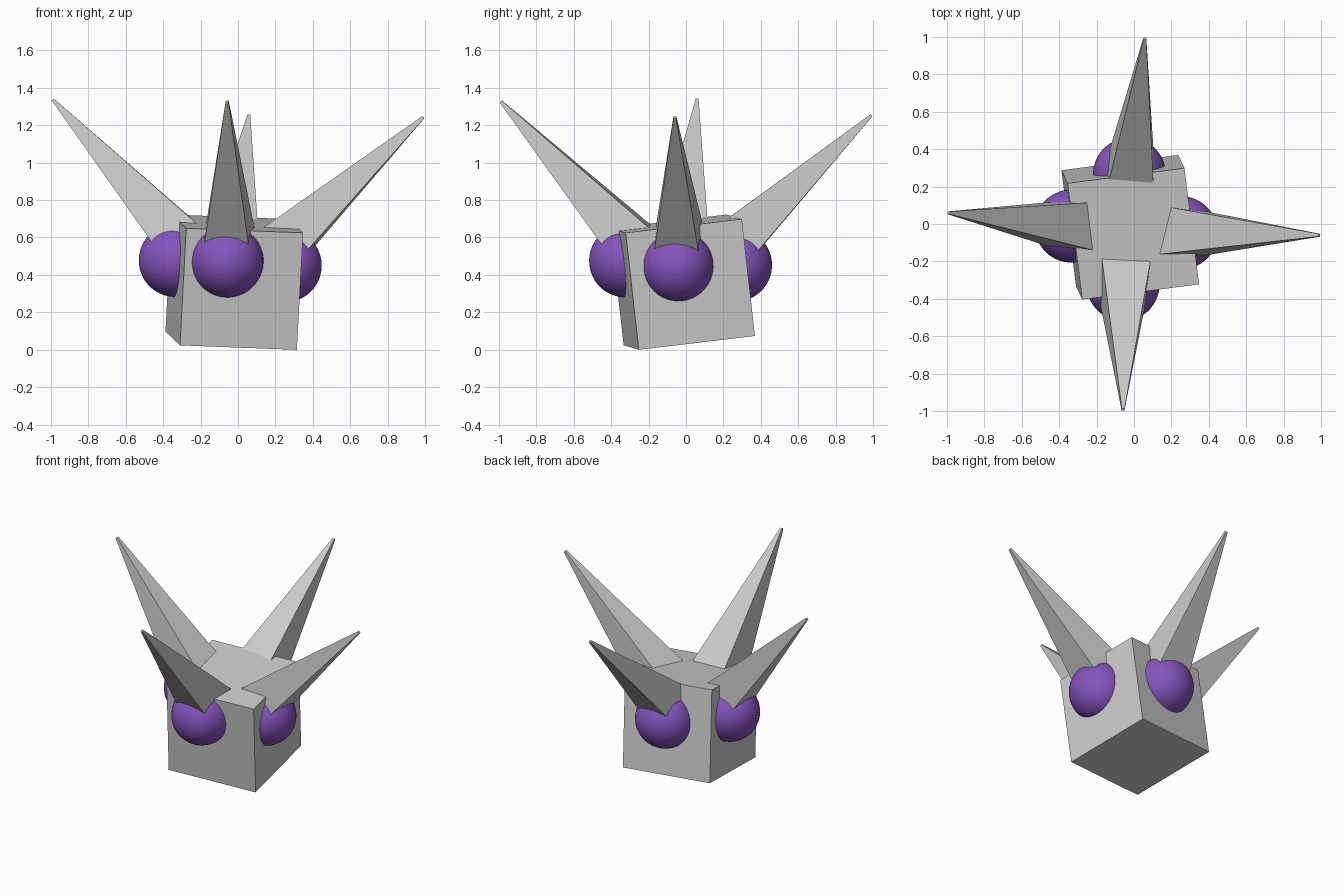
import bpy, bmesh, math
from mathutils import Matrix, Vector

if "Cube" in bpy.data.objects:
    bpy.data.objects.remove(bpy.data.objects["Cube"])


def material(name, rgb):
    m = bpy.data.materials.new(name)
    m.diffuse_color = (*rgb, 1)
    m.use_nodes = True
    m.node_tree.nodes["Principled BSDF"].inputs["Base Color"].default_value = m.diffuse_color
    return m


GREY = material("grey", (0.6, 0.6, 0.6))
PURPLE = material("purple", (0.235, 0.087, 0.51))


def finish(name, bm, matrix, mat, smooth=False):
    bm.transform(matrix)
    me = bpy.data.meshes.new(name)
    bm.to_mesh(me)
    bm.free()
    me.materials.append(mat)
    for p in me.polygons:
        p.use_smooth = smooth
    ob = bpy.data.objects.new(name, me)
    bpy.context.collection.objects.link(ob)
    return ob


# Tilted cube body
u = Vector((0.99, 0.129, -0.038)).normalized()
v = Vector((-0.125, 0.985, 0.117))
v = (v - u * v.dot(u)).normalized()
w = u.cross(v)
body_frame = Matrix.Translation((-0.02, -0.0175, 0.361)) @ Matrix((u, v, w)).transposed().to_4x4()
bm = bmesh.new()
bmesh.ops.create_cube(bm, size=0.63)
finish("body", bm, body_frame, GREY)

# Shared, slightly tilted frame of the spikes and spheres; origin at tip height
axis = Vector((0.05, 0.035, 1)).normalized()
tilt = Vector((0, 0, 1)).rotation_difference(axis).to_matrix().to_4x4()
ring = Matrix.Translation((0, 0, 1.29)) @ tilt @ Matrix.Rotation(math.radians(-3.4), 4, 'Z')

LENGTH, TAPER, TIP = 1.25, 0.237, 0.015
for i, side in enumerate(("front", "right", "back", "left")):
    turn = ring @ Matrix.Rotation(i * math.pi / 2, 4, 'Z')

    # Four-sided spike, rising outwards at 45 degrees
    bm = bmesh.new()
    bmesh.ops.create_cone(bm, cap_ends=True, segments=4, depth=LENGTH,
                          radius1=(TIP + LENGTH * TAPER) / math.sqrt(2),
                          radius2=TIP / math.sqrt(2),
                          matrix=Matrix.Rotation(math.pi / 4, 4, 'Z'))
    place = (Matrix.Translation((0, -0.993, 0)) @ Matrix.Rotation(math.pi / 4, 4, 'X')
             @ Matrix.Translation((0, 0, -LENGTH / 2)))
    finish(side + "_spike", bm, turn @ place, GREY)

    # Sphere set into the cube side
    bm = bmesh.new()
    bmesh.ops.create_uvsphere(bm, u_segments=48, v_segments=24, radius=0.195)
    finish(side + "_sphere", bm, turn @ Matrix.Translation((0, -0.295, -0.828)), PURPLE, True)
